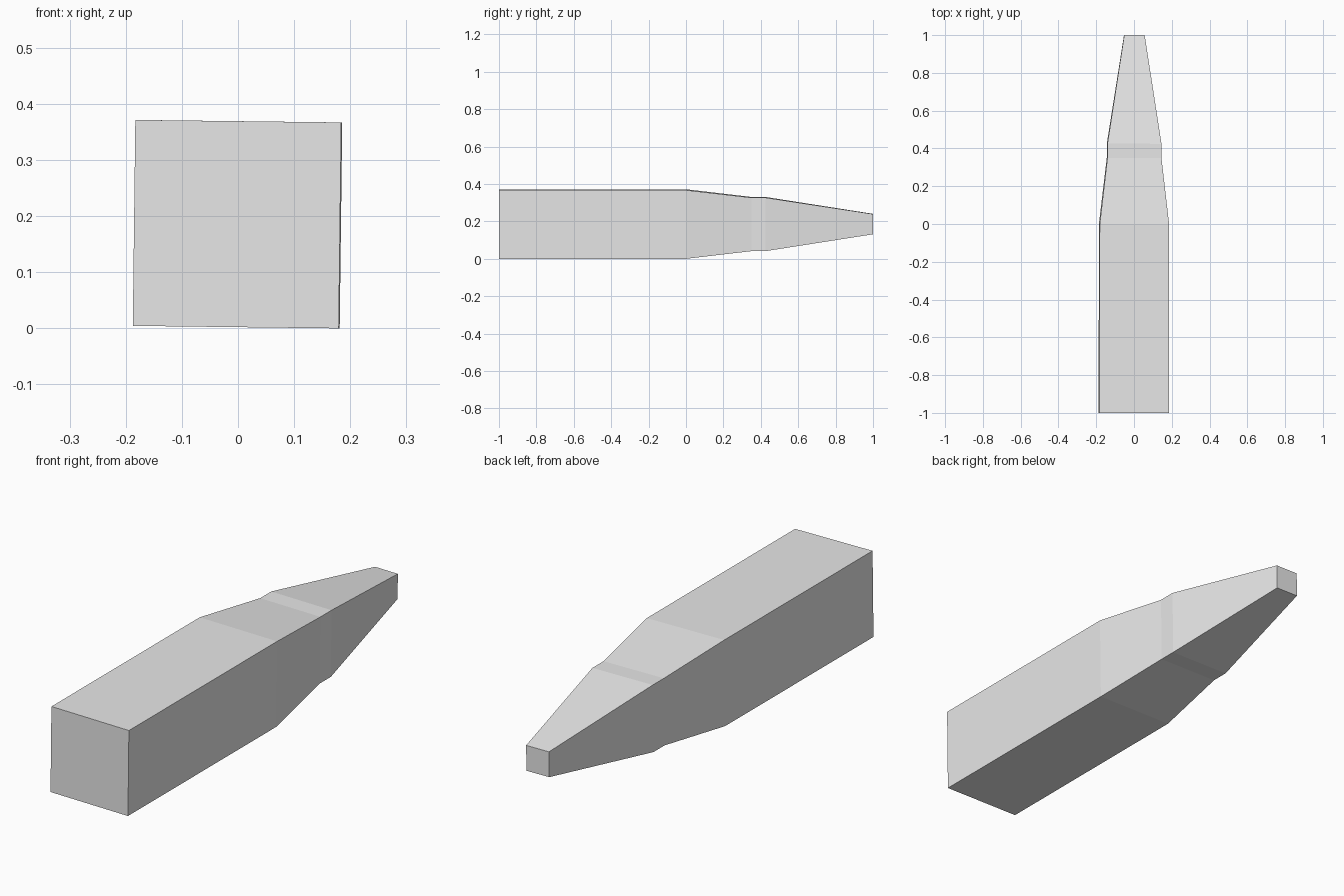
import bpy
import bmesh
from math import radians
from mathutils import Matrix

default = bpy.data.objects.get("Cube")
if default:
    bpy.data.objects.remove(default, do_unlink=True)

# Plain grey material
grey = bpy.data.materials.new("light_grey")
grey.use_nodes = True
colour = (0.8, 0.8, 0.8, 1)
grey.diffuse_color = colour
grey.node_tree.nodes["Principled BSDF"].inputs["Base Color"].default_value = colour

# Square sections along the bar: (y, half width)
SECTIONS = [(-1, 0.1835), (0, 0.1835), (0.35, 0.143), (0.425, 0.143), (1, 0.054)]
CORNERS = [(-1, -1), (1, -1), (1, 1), (-1, 1)]

bm = bmesh.new()
rings = [[bm.verts.new((h * cx, y, h * cz)) for cx, cz in CORNERS]
         for y, h in SECTIONS]

# Side walls between neighbouring sections
for a, b in zip(rings, rings[1:]):
    for i in range(4):
        j = (i + 1) % 4
        bm.faces.new((a[i], a[j], b[j], b[i]))

# Butt and tip caps
bm.faces.new(rings[0])
bm.faces.new(rings[-1])
bmesh.ops.recalc_face_normals(bm, faces=bm.faces)

# Slight roll and yaw of the whole bar, resting on the ground
tilt = Matrix.Rotation(radians(-0.1), 4, "Z") @ Matrix.Rotation(radians(0.7), 4, "Y")
bm.transform(tilt)
lowest = min(v.co.z for v in bm.verts)
bm.transform(Matrix.Translation((0, 0, -lowest)))

mesh = bpy.data.meshes.new("tapered_bar")
bm.to_mesh(mesh)
bm.free()
mesh.materials.append(grey)
bar = bpy.data.objects.new("tapered_bar", mesh)
bpy.context.collection.objects.link(bar)
